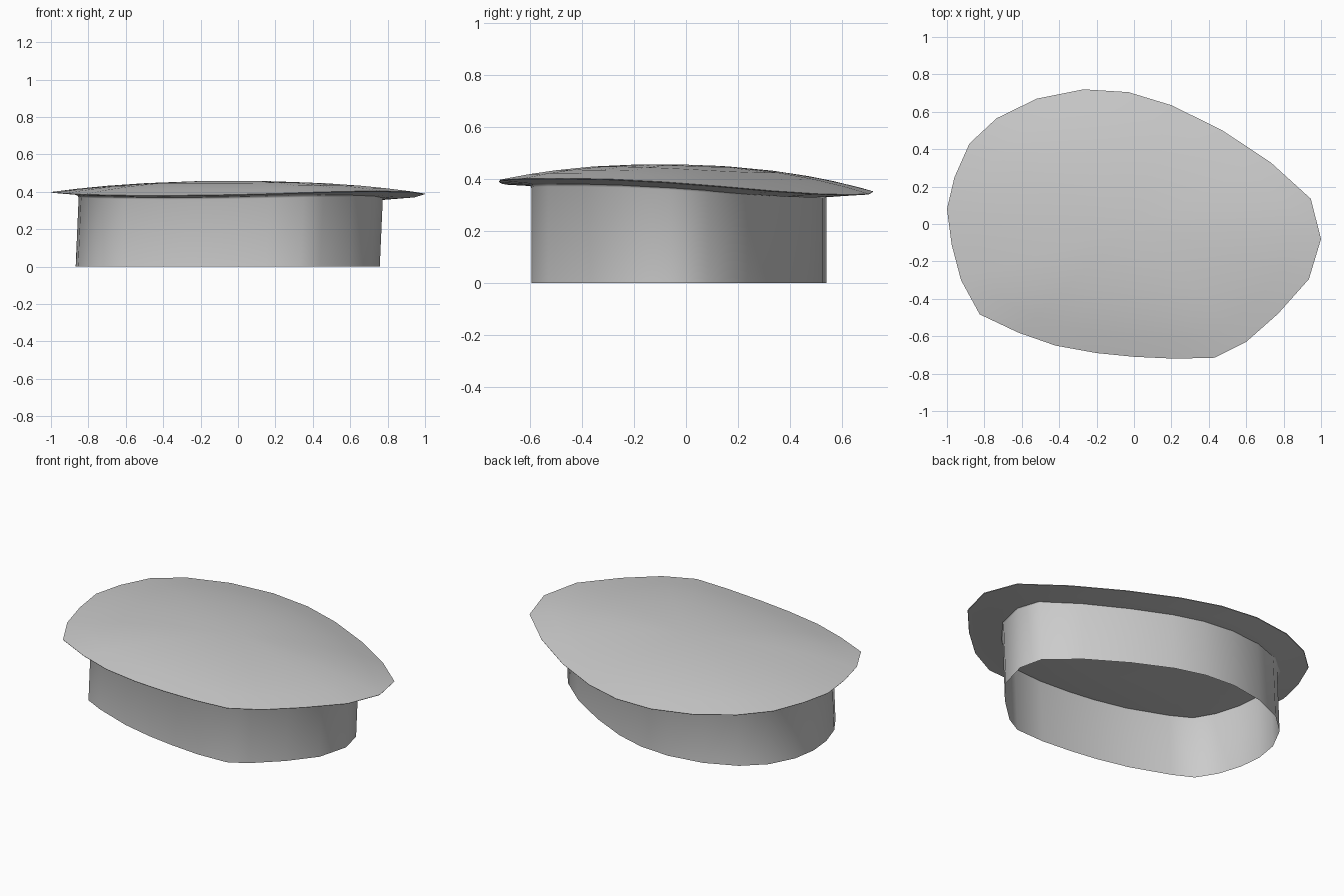
import bpy, bmesh, math

if "Cube" in bpy.data.objects:
    bpy.data.objects.remove(bpy.data.objects["Cube"])

# Plan outline of the lid, counter-clockwise seen from above
OUTLINE = [(1, -.08), (.945, .135), (.73, .33), (.47, .502), (.2, .635), (-.03, .705),
           (-.27, .72), (-.52, .67), (-.735, .565), (-.88, .43), (-.96, .25), (-1, .08),
           (-.975, -.11), (-.925, -.3), (-.825, -.483), (-.62, -.58), (-.42, -.65),
           (-.2, -.69), (0, -.71), (.22, -.72), (.43, -.715), (.6, -.63), (.77, -.48),
           (.935, -.295)]
# Plan outline of the wall at the ground
WALL = [(.758, -.06), (.725, .085), (.55, .235), (.33, .37), (.11, .475), (-.07, .527),
        (-.26, .54), (-.47, .505), (-.65, .425), (-.77, .315), (-.845, .17), (-.868, .03),
        (-.855, -.11), (-.81, -.25), (-.738, -.365), (-.62, -.425), (-.39, -.51),
        (-.196, -.555), (-.04, -.578), (.15, -.595), (.335, -.588), (.44, -.53),
        (.59, -.39), (.71, -.24)]
N = len(OUTLINE)


def rim_z(x, y):
    """Gently warped, tilted surface that the rim lies on."""
    return .371 - .03 * y - .007 * x + .02 * x * x - .04 * x * y - .014 * y * y


def under_z(x, y, drop):
    """Underside surface, a little lower towards the back."""
    return rim_z(x, y) - drop - .01 * max(y, 0)


def add_ring(bm, points, sx, sy, cx, cy, z_func):
    ring = []
    for px, py in points:
        x, y = cx + px * sx, cy + py * sy
        ring.append(bm.verts.new((x, y, z_func(x, y))))
    return ring


def bridge(bm, a, b):
    for i in range(N):
        j = (i + 1) % N
        bm.faces.new((a[i], a[j], b[j], b[i]))


def fan(bm, ring, z, flip=False):
    c = bm.verts.new((0, 0, z))
    for i in range(N):
        f = bm.faces.new((ring[i], ring[(i + 1) % N], c))
        if flip:
            f.normal_flip()


def finish(bm, name):
    mesh = bpy.data.meshes.new(name)
    bm.to_mesh(mesh)
    bm.free()
    obj = bpy.data.objects.new(name, mesh)
    bpy.context.collection.objects.link(obj)
    bpy.ops.object.select_all(action='DESELECT')
    obj.select_set(True)
    bpy.context.view_layer.objects.active = obj
    bpy.ops.object.shade_smooth_by_angle(angle=math.radians(50))
    return obj


# Lid: shallow dome on top, nearly flat underside, sharp rim
bm = bmesh.new()
rim = add_ring(bm, OUTLINE, 1, 1, 0, 0, rim_z)
prev = rim
for s in (.85, .7, .5, .25):
    ring = add_ring(bm, OUTLINE, s, s, 0, 0,
                    lambda x, y: rim_z(x, y) + .085 * (1 - s ** 2.2))
    bridge(bm, prev, ring)
    prev = ring
fan(bm, prev, .456)
# A tiny vertical edge keeps the top and underside shading separate
prev = add_ring(bm, OUTLINE, .998, .998, 0, 0, lambda x, y: rim_z(x, y) - .003)
bridge(bm, prev, rim)
for s, drop in ((.84, .009), (.76, .016), (.4, .016)):
    ring = add_ring(bm, OUTLINE, s, s, 0, 0, lambda x, y: under_z(x, y, drop))
    bridge(bm, ring, prev)
    prev = ring
fan(bm, prev, .355, flip=True)
finish(bm, "lid")

# Wall: thin open sleeve leaning slightly, flared where it meets the lid
bm = bmesh.new()
levels = [(1, 0, lambda x, y: 0),
          (1, .016, lambda x, y: under_z(x, y, .022)),
          (1.006, .016, lambda x, y: under_z(x, y, .013)),
          (1.022, .016, lambda x, y: under_z(x, y, .008))]
prev = None
for grow, lean, z_func in levels:
    ring = add_ring(bm, WALL, grow, grow, lean, 0, z_func)
    if prev:
        bridge(bm, prev, ring)
    prev = ring
finish(bm, "wall_sleeve")
